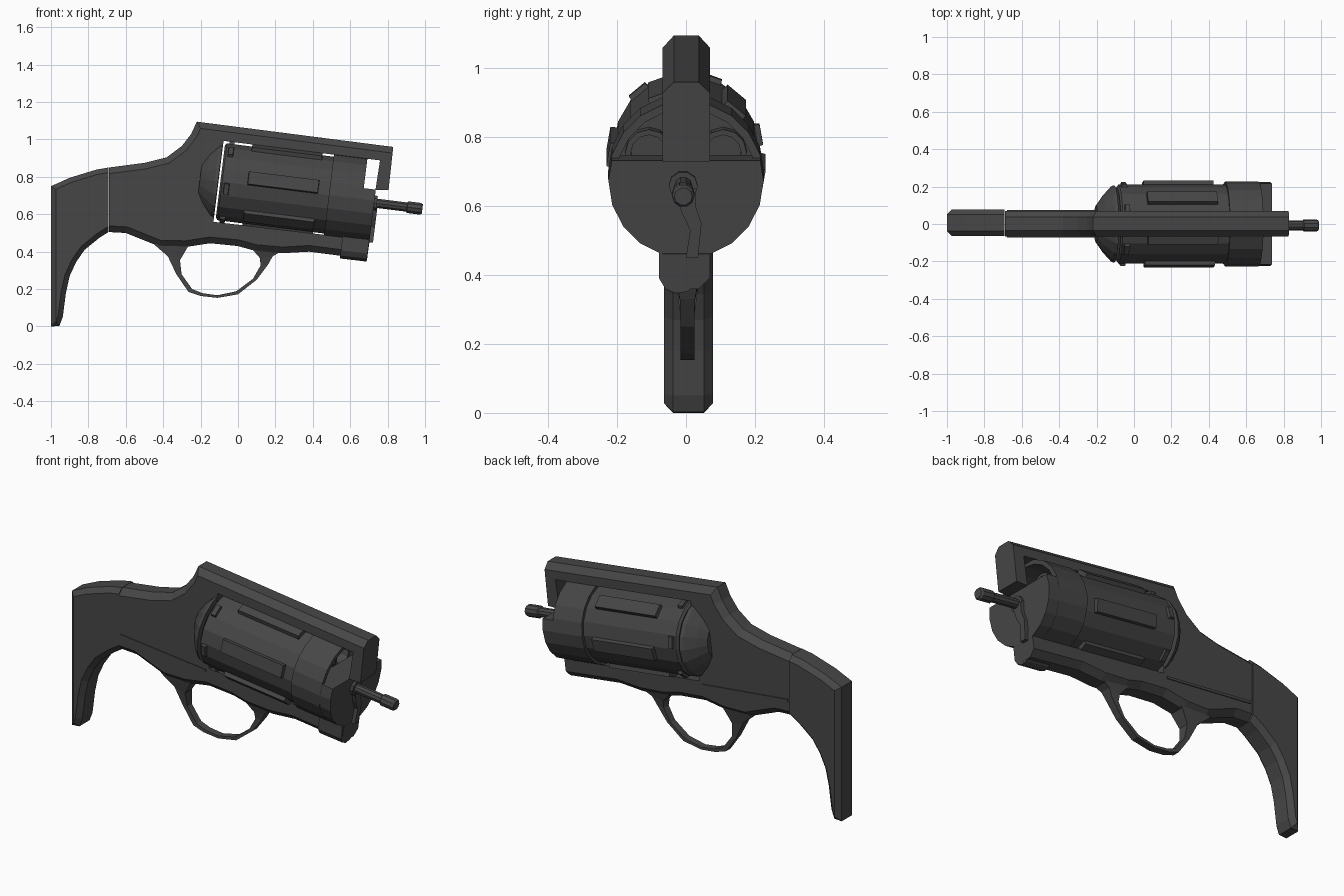
import bpy, bmesh, math
from mathutils import Matrix, Vector

cube = bpy.data.objects.get("Cube")
if cube:
    bpy.data.objects.remove(cube)

steel = bpy.data.materials.new("dark gunmetal grey")
steel.use_nodes = True
GREY = (0.062, 0.062, 0.062, 1)
steel.diffuse_color = GREY
bsdf = steel.node_tree.nodes["Principled BSDF"]
bsdf.inputs["Base Color"].default_value = GREY
bsdf.inputs["Roughness"].default_value = 0.7

# Barrel axis: tilted nose-down, local x runs along it
TILT = Matrix.Translation((0, 0, 0.763)) @ Matrix.Rotation(math.radians(7.1), 4, 'Y')


def on_axis(x, z):
    p = TILT @ Vector((x, 0, z))
    return (p.x, p.z)


def finish(name, bm, matrix=None):
    bmesh.ops.recalc_face_normals(bm, faces=bm.faces)
    if matrix:
        bm.transform(matrix)
    mesh = bpy.data.meshes.new(name)
    bm.to_mesh(mesh)
    bm.free()
    mesh.materials.append(steel)
    obj = bpy.data.objects.new(name, mesh)
    bpy.context.collection.objects.link(obj)
    return obj


def plate(name, outline, y0, y1, chamfer=0, plain=()):
    """Extrude a side outline across y; chamfer its rims except edges starting at plain indices."""
    bm = bmesh.new()
    sides = [[bm.verts.new((x, y, z)) for x, z in outline] for y in (y0, y1)]
    n = len(outline)
    for side in sides:
        bm.faces.new(side)
    for i in range(n):
        j = (i + 1) % n
        bm.faces.new((sides[0][i], sides[0][j], sides[1][j], sides[1][i]))
    if chamfer:
        rims = [bm.edges.get((s[i], s[(i + 1) % n]))
                for s in sides for i in range(n) if i not in plain]
        bmesh.ops.recalc_face_normals(bm, faces=bm.faces)
        bmesh.ops.bevel(bm, geom=rims, offset=chamfer, segments=1,
                        affect='EDGES', clamp_overlap=False)
    return finish(name, bm)


def lathe(profile, sides, closed=False):
    """Revolve (x, radius) points round the local x axis; returns bmesh and face grid."""
    bm = bmesh.new()
    rings = []
    for x, r in profile:
        angles = [math.tau * k / sides for k in range(sides)]
        rings.append([bm.verts.new((x, -r * math.cos(a), r * math.sin(a))) for a in angles])
    pairs = list(zip(rings, rings[1:]))
    if closed:
        pairs.append((rings[-1], rings[0]))
    else:
        bm.faces.new(rings[0])
        bm.faces.new(rings[-1])
    grid = [[bm.faces.new((a[k], a[(k + 1) % sides], b[(k + 1) % sides], b[k]))
             for k in range(sides)] for a, b in pairs]
    return bm, grid


# Frame: top strap and post, open cylinder window, lower bar
top_chain = [(-0.69, 0.85), (-0.5, 0.875), (-0.38, 0.905), (-0.3, 0.965),
             (-0.25, 1.03), (-0.22, 1.095), (0.83, 0.96)]
window = [(0.805, 0.73), (0.735, 0.73), on_axis(0.738, 0.218), on_axis(-0.105, 0.218),
          on_axis(-0.105, -0.218), on_axis(0.736, -0.212)]
bottom_chain = [(0.69, 0.36), (0.55, 0.378), (0.38, 0.4), (0.24, 0.392), (0.09, 0.405),
                (0, 0.43), (-0.15, 0.445), (-0.28, 0.425), (-0.42, 0.428),
                (-0.5, 0.46), (-0.6, 0.5), (-0.69, 0.505)]
outline = top_chain + window + bottom_chain
first_plain = len(top_chain) - 1
no_chamfer = list(range(first_plain, first_plain + len(window) + 1)) + [len(outline) - 1]
plate("frame", outline, -0.068, 0.07, 0.033, no_chamfer)

# Grip
grip = [(-0.692, 0.85), (-0.692, 0.505), (-0.74, 0.475), (-0.82, 0.41), (-0.865, 0.345),
        (-0.9, 0.27), (-0.92, 0.18), (-0.937, 0.05), (-0.955, 0.003), (-1, 0.0),
        (-1, 0.75), (-0.9, 0.795), (-0.76, 0.838)]
plate("grip", grip, -0.064, 0.078, 0.026, [0])

# Seam ridge on both faces of the frame
for name, y0, y1 in (("right_side_ridge", -0.073, -0.06), ("left_side_ridge", 0.06, 0.075)):
    plate(name, [(-0.68, 0.605), (-0.15, 0.548), (-0.15, 0.535), (-0.68, 0.59)], y0, y1)

# Trigger guard: strip of (outer, inner, half width) sections flaring into the frame
guard = [((-0.45, 0.44), (-0.26, 0.44), 0.045), ((-0.375, 0.375), (-0.31, 0.355), 0.03),
         ((-0.33, 0.28), (-0.302, 0.28), 0.02), ((-0.265, 0.185), (-0.245, 0.2), 0.02),
         ((-0.2, 0.163), (-0.19, 0.178), 0.02), ((-0.11, 0.153), (-0.11, 0.167), 0.02),
         ((0, 0.172), (-0.01, 0.188), 0.02), ((0.1, 0.25), (0.08, 0.255), 0.02),
         ((0.16, 0.33), (0.12, 0.325), 0.022), ((0.185, 0.375), (0.118, 0.365), 0.03),
         ((0.26, 0.42), (0.07, 0.42), 0.045)]
bm = bmesh.new()
sections = [[bm.verts.new((p[0], 0.004 + s * w, p[1]))
             for p, s in ((o, -1), (o, 1), (i, 1), (i, -1))] for o, i, w in guard]
for a, b in zip(sections, sections[1:]):
    for k in range(4):
        j = (k + 1) % 4
        bm.faces.new((a[k], a[j], b[j], b[k]))
bm.faces.new(sections[0])
bm.faces.new(sections[-1])
finish("trigger_guard", bm)

# Recoil shield behind the cylinder
bm, _ = lathe([(-0.205, 0.1), (-0.17, 0.15), (-0.125, 0.2), (-0.107, 0.208)], 18)
finish("recoil_shield", bm, TILT)

# Cylinder with sunk flutes and stop notches
bm, grid = lathe([(-0.095, 0.197), (-0.085, 0.21), (-0.078, 0.21), (-0.04, 0.21),
                  (0.05, 0.21), (0.43, 0.21), (0.51, 0.21)], 18)
flutes = [f for k, f in enumerate(grid[4]) if k % 3 == 0]
notches = [f for k, f in enumerate(grid[2]) if k % 3 == 2]
for faces, rim, depth in ((flutes, 0.01, 0.022), (notches, 0.006, 0.015)):
    bmesh.ops.inset_individual(bm, faces=faces, thickness=rim)
    bmesh.ops.inset_individual(bm, faces=faces, thickness=0.003, depth=-depth)
finish("cylinder", bm, TILT)

# Front sleeve: open ring above, solid block below
bm, _ = lathe([(0.49, 0.2), (0.49, 0.226), (0.67, 0.226), (0.67, 0.203), (0.505, 0.203)], 20, True)
finish("front_sleeve", bm, TILT)
bm, _ = lathe([(0.6, 0.225), (0.735, 0.225)], 20)
cut = bmesh.ops.bisect_plane(bm, geom=bm.verts[:] + bm.edges[:] + bm.faces[:],
                             plane_co=(0, 0, 0.06), plane_no=(0, 0, 1), clear_outer=True)
bmesh.ops.holes_fill(bm, edges=bm.edges)
finish("front_block", bm, TILT)

# Chamber mouths inside the sleeve
for number, angle in enumerate((30, 90, 150)):
    a = math.radians(angle)
    bm, _ = lathe([(0.5, 0.068), (0.57, 0.068), (0.57, 0.052), (0.515, 0.052)], 12, True)
    shift = Matrix.Translation((0, -0.125 * math.cos(a), 0.125 * math.sin(a)))
    finish("chamber_mouth_%d" % (number + 1), bm, TILT @ shift)

# Ejector rod with collar and knurled tip
bm, _ = lathe([(0.72, 0.042), (0.75, 0.042), (0.75, 0.026), (0.91, 0.026),
               (0.915, 0.033), (0.985, 0.033), (0.995, 0.026)], 10)
finish("ejector_rod", bm, TILT @ Matrix.Translation((0, -0.008, -0.012)))

# Crane: rounded lug under the sleeve and the arm up to the rod
bm = bmesh.new()
lug = [(-0.078, 0.48), (-0.078, 0.39), (-0.06, 0.36), (-0.03, 0.347),
       (0.005, 0.352), (0.03, 0.375), (0.037, 0.41), (0.037, 0.48)]
ends = [[bm.verts.new((x + (z - 0.35) * 0.12, y, z + dz)) for y, z in lug]
        for x, dz in ((0.545, 0.017), (0.688, 0))]
for k in range(len(lug)):
    j = (k + 1) % len(lug)
    bm.faces.new((ends[0][k], ends[0][j], ends[1][j], ends[1][k]))
bm.faces.new(ends[0])
bm.faces.new(ends[1])
finish("crane_lug", bm)

bm = bmesh.new()
arm = [(-0.035, 0.66), (0.03, 0.65), (0.028, 0.6), (0.045, 0.55), (0.035, 0.45),
       (0.0, 0.45), (0.012, 0.53), (-0.012, 0.58)]
ends = [[bm.verts.new((x + (z - 0.45) * 0.125, y, z)) for y, z in arm] for x in (0.66, 0.722)]
for k in range(len(arm)):
    j = (k + 1) % len(arm)
    bm.faces.new((ends[0][k], ends[0][j], ends[1][j], ends[1][k]))
bm.faces.new(ends[0])
bm.faces.new(ends[1])
finish("crane_arm", bm)
